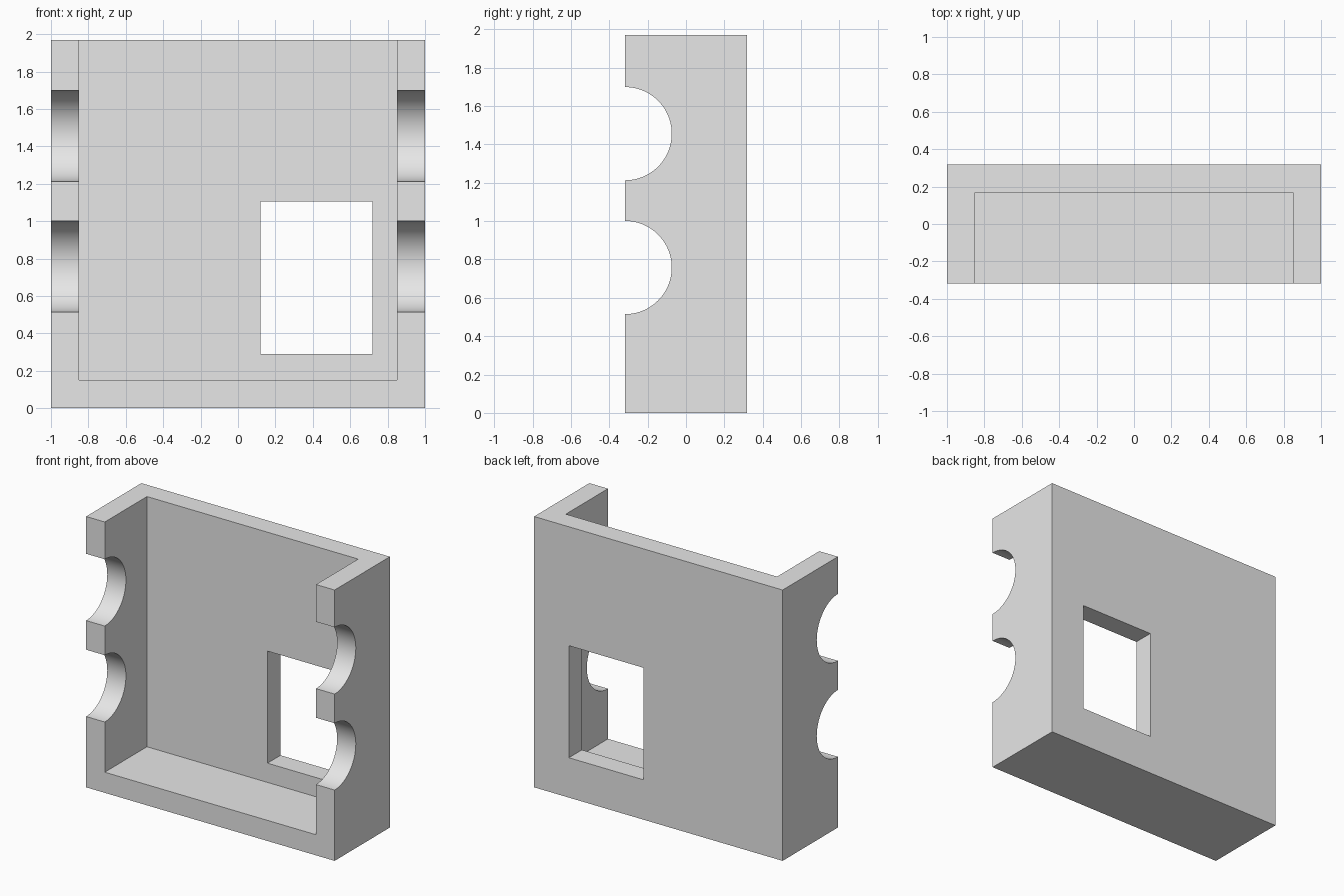
import bpy
import math

old = bpy.data.objects.get("Cube")
if old:
    bpy.data.objects.remove(old, do_unlink=True)

WIDTH, DEPTH, HEIGHT, WALL = 2.0, 0.635, 1.97, 0.15
FRONT, BACK = -DEPTH / 2, DEPTH / 2

grey = bpy.data.materials.new("plain grey")
grey.use_nodes = True
grey.diffuse_color = (0.8, 0.8, 0.8, 1)
grey.node_tree.nodes["Principled BSDF"].inputs["Base Color"].default_value = (0.8, 0.8, 0.8, 1)


def box(name, low, high):
    """Box between two opposite corners."""
    centre = [(a + b) / 2 for a, b in zip(low, high)]
    bpy.ops.mesh.primitive_cube_add(size=1, location=centre)
    ob = bpy.context.object
    ob.name = name
    ob.scale = [b - a for a, b in zip(low, high)]
    bpy.ops.object.transform_apply(location=True, rotation=False, scale=True)
    ob.data.materials.append(grey)
    return ob


def cut(target, cutter):
    """Subtract the cutter from the target, then discard it."""
    cutter.hide_render = True
    mod = target.modifiers.new("cut", "BOOLEAN")
    mod.operation = "DIFFERENCE"
    mod.solver = "EXACT"
    mod.object = cutter
    bpy.ops.object.select_all(action="DESELECT")
    bpy.context.view_layer.objects.active = target
    target.select_set(True)
    bpy.ops.object.modifier_apply(modifier=mod.name)
    bpy.data.objects.remove(cutter, do_unlink=True)


# Solid block hollowed out from the front and top
shell = box("wall_shell", (-WIDTH / 2, FRONT, 0), (WIDTH / 2, BACK, HEIGHT))
inner = WIDTH / 2 - WALL
cut(shell, box("cavity_cutter", (-inner, FRONT - 0.5, WALL),
               (inner, BACK - WALL, HEIGHT + 0.5)))

# Rectangular opening through the back wall
cut(shell, box("window_cutter", (0.12, 0, 0.29), (0.72, BACK + 0.5, 1.105)))

# Half-round notches in the front edges of both side walls
for height in (0.758, 1.456):
    bpy.ops.mesh.primitive_cylinder_add(vertices=96, radius=0.243, depth=WIDTH + 1,
                                        location=(0, FRONT, height),
                                        rotation=(0, math.pi / 2, 0))
    notch = bpy.context.object
    notch.name = "notch_cutter"
    notch.data.materials.append(grey)
    cut(shell, notch)

bpy.ops.object.shade_smooth_by_angle(angle=math.radians(30))
